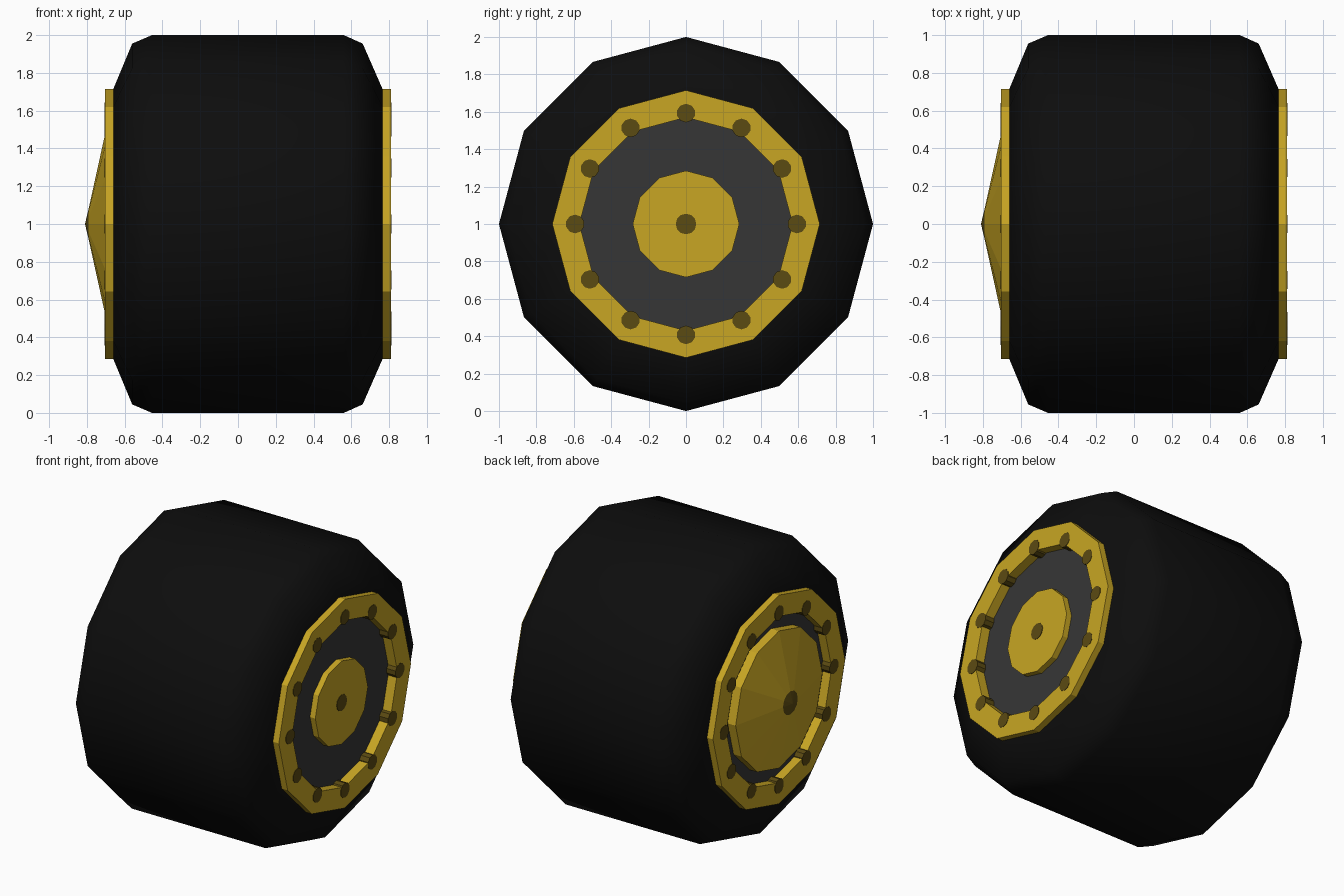
import bpy, bmesh, math

if "Cube" in bpy.data.objects:
    bpy.data.objects.remove(bpy.data.objects["Cube"])

def material(name, rgb):
    m = bpy.data.materials.new(name)
    m.diffuse_color = (*rgb, 1)
    m.use_nodes = True
    m.node_tree.nodes["Principled BSDF"].inputs["Base Color"].default_value = m.diffuse_color
    return m

YELLOW = material("rim yellow", (0.58, 0.38, 0.017))
DARK = material("bolt bronze", (0.105, 0.069, 0.006))
GREY = material("hub grey", (0.037, 0.037, 0.037))
RUBBER = material("tyre black", (0.004, 0.004, 0.004))

def lathe(name, profile, mat, sides=12, closed=False, cy=0, cz=1, smooth=False):
    """Spin (x, radius) points around an axis parallel to x."""
    bm = bmesh.new()
    rings = []
    for x, r in profile:
        if r == 0:
            rings.append([bm.verts.new((x, cy, cz))] * sides)
        else:
            rings.append([bm.verts.new((x, cy + r * math.sin(2 * math.pi * i / sides),
                                        cz + r * math.cos(2 * math.pi * i / sides)))
                          for i in range(sides)])
    pairs = list(zip(rings, rings[1:]))
    if closed:
        pairs.append((rings[-1], rings[0]))
    for a, b in pairs:
        for i in range(sides):
            j = (i + 1) % sides
            bm.faces.new(list(dict.fromkeys((a[i], a[j], b[j], b[i]))))
    bmesh.ops.recalc_face_normals(bm, faces=bm.faces)
    me = bpy.data.meshes.new(name)
    bm.to_mesh(me)
    bm.free()
    me.materials.append(mat)
    if smooth:
        me.shade_smooth()
    ob = bpy.data.objects.new(name, me)
    bpy.context.collection.objects.link(ob)
    return ob

def disc(name, x0, x1, r, mat, **kw):
    return lathe(name, [(x0, 0), (x0, r), (x1, r), (x1, 0)], mat, **kw)

# Tyre
lathe("tyre", [(-0.66, 0.6), (-0.66, 0.715), (-0.56, 0.955), (-0.455, 1), (0.56, 1),
               (0.66, 0.955), (0.765, 0.715), (0.765, 0.6)], RUBBER, smooth=True)

# Grey wheel core
disc("wheel_core", -0.645, 0.745, 0.6, GREY)

# Rim rings with bolts, one on each side
for side, inner, outer, s in (("right", 0.74, 0.81, 1), ("left", -0.64, -0.705, -1)):
    lathe(side + "_rim", [(inner, 0.57), (outer, 0.57), (outer, 0.715), (inner, 0.715)],
          YELLOW, closed=True)
    for i in range(12):
        a = i * math.pi / 6
        disc(f"{side}_bolt_{i + 1}", inner, outer + 0.002 * s, 0.05, DARK, sides=10,
             cy=0.593 * math.sin(a), cz=1 + 0.593 * math.cos(a))

# Right hub plate and centre bolt
disc("right_hub", 0.72, 0.785, 0.285, YELLOW)
disc("right_hub_bolt", 0.76, 0.788, 0.055, DARK)

# Left conical hub cap with a dark tip
lathe("left_hub_cap", [(-0.63, 0), (-0.63, 0.47), (-0.705, 0.47), (-0.791, 0.08)], YELLOW)
lathe("left_hub_tip", [(-0.791, 0.08), (-0.81, 0)], DARK)
